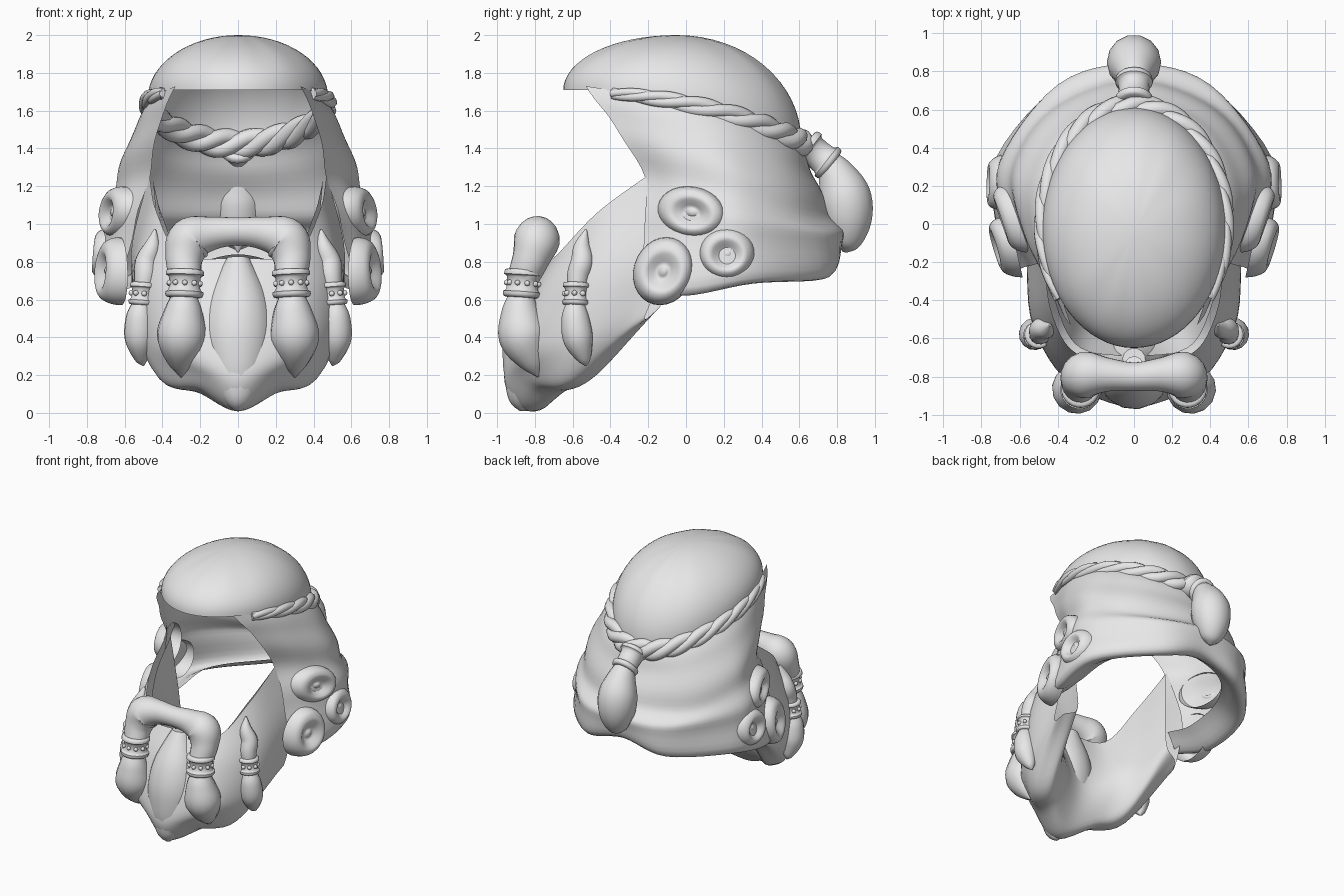
import bpy
from math import sin, cos, pi, tau
from mathutils import Vector

cube = bpy.data.objects.get("Cube")
if cube:
    bpy.data.objects.remove(cube)

grey = bpy.data.materials.new("plain grey")
grey.use_nodes = True
tone = (0.8, 0.8, 0.8, 1)
grey.diffuse_color = tone
grey.node_tree.nodes["Principled BSDF"].inputs["Base Color"].default_value = tone


def make(name, verts, faces):
    mesh = bpy.data.meshes.new(name)
    mesh.from_pydata(verts, [], faces)
    mesh.materials.append(grey)
    obj = bpy.data.objects.new(name, mesh)
    bpy.context.collection.objects.link(obj)
    bpy.ops.object.select_all(action='DESELECT')
    obj.select_set(True)
    bpy.context.view_layer.objects.active = obj
    bpy.ops.object.mode_set(mode='EDIT')
    bpy.ops.mesh.select_all(action='SELECT')
    bpy.ops.mesh.normals_make_consistent(inside=False)
    bpy.ops.object.mode_set(mode='OBJECT')
    bpy.ops.object.shade_smooth_by_angle(angle=pi / 3)
    return obj


def spline(points, steps):
    """Smooth curve through points of any dimension."""
    pts = [Vector(p) for p in points]
    pts = [2 * pts[0] - pts[1]] + pts + [2 * pts[-1] - pts[-2]]
    out = []
    for a, b, c, d in zip(pts, pts[1:], pts[2:], pts[3:]):
        for i in range(steps):
            t = i / steps
            out.append(b + ((c - a) + ((2 * a - 5 * b + 4 * c - d)
                       + (3 * b - a - 3 * c + d) * t) * t) * t / 2)
    return out + [pts[-2]]


def grid_faces(rows, cols, wrap=False):
    return [(r * cols + c, r * cols + (c + 1) % cols,
             (r + 1) * cols + (c + 1) % cols, (r + 1) * cols + c)
            for r in range(rows - 1) for c in range(cols if wrap else cols - 1)]


def loft(name, rows, ripple=0.0):
    """Symmetric sheet through half rows that each end or start at x = 0."""
    full = []
    for row in rows:
        half = row if row[-1][0] == 0 else row[::-1]
        full.append(spline(half + [(-x, y, z) for x, y, z in half[-2::-1]], 6))
    columns = [spline(col, 6) for col in zip(*full)]
    n = len(columns[0])
    verts = []
    for i in range(n):
        wave = 1 + ripple * sin(i * tau / 7)
        verts += [(c[i].x * wave, c[i].y * wave, c[i].z) for c in columns]
    return make(name, verts, grid_faces(n, len(columns)))


def tube(name, points, steps=6, sides=14):
    """Capped sweep through (x, y, z, radius) stations."""
    path = spline(points, steps)
    pos = [p.to_3d() for p in path]
    verts, axis, previous = [], None, None
    for i, p in enumerate(pos):
        d = (pos[min(i + 1, len(pos) - 1)] - pos[max(i - 1, 0)]).normalized()
        axis = d.orthogonal().normalized() if axis is None else previous.rotation_difference(d) @ axis
        previous, other = d, d.cross(axis)
        r = max(path[i].w, 0.004)
        verts += [p + r * (axis * cos(k * tau / sides) + other * sin(k * tau / sides))
                  for k in range(sides)]
    last = len(verts) - sides
    caps = [tuple(range(sides)), tuple(range(last, last + sides))]
    return make(name, verts, grid_faces(len(pos), sides, True) + caps)


def tie(name, start, end, r, studs=0):
    """Cuff with two raised rims and an optional row of studs."""
    a, b = Vector(start), Vector(end)
    shape = [(0, .9), (.04, 1.15), (.2, 1.2), (.28, 1), (.72, 1), (.8, 1.2), (.96, 1.15), (1, .9)]
    tube(name, [(*a.lerp(b, t), r * k) for t, k in shape], 2, 20)
    turn = Vector((0, 0, 1)).rotation_difference(b - a)
    for k in range(studs):
        out = turn @ Vector((cos(k * tau / studs), sin(k * tau / studs), 0))
        p = a.lerp(b, .5) + out * r
        tube(name + "_stud", [(*(p + out * h), w) for h, w in ((-.01, .016), (.008, .013), (.014, .004))], 2, 8)


def curl(name, s, centre, wide, tall, lean, slope):
    """Soft oval roll of hair with a dimple, swirled and leaning on the side."""
    profile = spline([(1, -.07), (.97, -.025), (.85, .02), (.62, .04), (.4, .02), (.22, 0), (.08, .012)], 3)
    x, y, z = centre
    verts, sides = [], 28
    for size, height in profile:
        for k in range(sides):
            a = k * tau / sides
            dy, dz = wide * size * cos(a), tall * size * sin(a)
            swirl = height + .012 * sin(a + size * 5) * size
            verts.append((s * (x + swirl + slope * dy), y + dy - lean * dz, z + dz))
    last = len(verts) - sides
    make(name, verts, grid_faces(len(profile), sides, True) + [tuple(range(last, last + sides))])


# Crown: dome stretched from a high point to a sloping oval rim
def rim(angle, grow=1.0):
    y = -.02 - .63 * grow * cos(angle)
    return Vector((.48 * grow * sin(angle), y, 1.65 - .22 * y - .2 * y * y))


top, around, rings = Vector((0, -.05, 2)), 64, 16
verts = []
for i in range(rings + 1):
    for k in range(around):
        edge, f = rim(k * tau / around), (i + .05) / (rings + .05) * pi / 2
        lock = .006 * sin(edge.x * 30) * sin(f) ** 2 * cos(f)
        verts.append((edge.x * sin(f), top.y + (edge.y - top.y) * sin(f),
                      top.z + (edge.z - top.z) * (1 - cos(f)) + lock))
make("crown_hair", verts, grid_faces(rings + 1, around, True) + [tuple(range(around))])

# Hair shell, from under the headband to the rolled lower edge
loft("hair_shell", [
    [(.33, -.53, 1.73), (.47, -.1, 1.66), (.45, .25, 1.57), (.28, .5, 1.47), (0, .6, 1.43)],
    [(.42, -.38, 1.52), (.55, -.08, 1.46), (.58, .25, 1.38), (.38, .56, 1.28), (0, .68, 1.25)],
    [(.47, -.22, 1.25), (.6, 0, 1.22), (.65, .3, 1.15), (.43, .62, 1.05), (0, .77, 1.05)],
    [(.55, -.22, .98), (.66, 0, 1), (.71, .32, .95), (.39, .74, .92), (0, .84, .93)],
    [(.61, -.24, .66), (.71, 0, .63), (.69, .36, .69), (.34, .73, .71), (0, .77, .78)],
    [(.46, -.18, .76), (.5, .02, .74), (.48, .32, .78), (.28, .6, .78), (0, .64, .84)],
], .01)

# Beard: outer face, pointed bottom and hollow underside
loft("beard", [
    [(0, -.72, .82), (.3, -.68, .84), (.43, -.47, 1.06), (.47, -.2, 1.26)],
    [(0, -.84, .62), (.32, -.78, .62), (.52, -.52, .72), (.56, -.14, .9)],
    [(0, -.93, .35), (.32, -.85, .35), (.52, -.55, .42), (.56, -.17, .64)],
    [(0, -.96, .16), (.2, -.87, .2), (.45, -.62, .24), (.55, -.22, .5)],
    [(0, -.87, .02), (.2, -.78, .12), (.4, -.58, .17), (.51, -.16, .54)],
    [(0, -.72, .05), (.2, -.62, .13), (.34, -.45, .23), (.42, -.13, .59)],
    [(0, -.58, .34), (.2, -.51, .4), (.32, -.39, .53), (.41, -.14, .76)],
    [(0, -.69, .8), (.28, -.65, .82), (.4, -.45, 1.04), (.45, -.19, 1.23)],
])
tube("beard_centre_lock", [(0, -.71, .82, .06), (0, -.74, .6, .17), (0, -.77, .4, .2),
                           (0, -.82, .2, .155), (0, -.86, .08, .09), (0, -.86, .01, .02)])
tube("chin_tuft", [(0, -.74, .95, .05), (0, -.76, .9, .035), (0, -.77, .85, .005)])

# Braided headband: three strands wound along the rim
for strand in range(3):
    path = []
    for k in range(121):
        t = k / 120
        angle = .95 + t * (tau - 1.9)
        swell = .012 + .024 * sin(pi * t)
        twist = t * tau * 5 + strand * tau / 3
        p = rim(angle, 1.01 + swell * cos(twist))
        path.append((p.x, p.y, p.z - .015 + swell * sin(twist), swell + .008))
    tube("headband_strand", path, 1, 10)

# Tied tail at the back
tie("tail_cuff", (0, .63, 1.42), (0, .77, 1.31), .082)
tube("back_tail", [(0, .73, 1.35, .06), (0, .79, 1.27, .1), (0, .84, 1.15, .14),
                   (0, .855, 1.02, .132), (0, .85, .9, .08), (0, .84, .85, .01)])

# Moustache arch
arch = [(.28, -.86, .72, .085), (.285, -.82, .82, .1), (.25, -.79, .915, .122), (.14, -.79, .95, .09)]
tube("moustache", arch + [(0, -.8, .96, .075)] + [(-x, y, z, r) for x, y, z, r in arch[::-1]], 6, 20)

for name, s in (("left", 1), ("right", -1)):
    # Moustache ends
    tie(name + "_moustache_cuff", (s * .28, -.86, .76), (s * .285, -.87, .61), .085, 10)
    tube(name + "_moustache_tip", [(s * .285, -.87, .63, .065), (s * .29, -.875, .53, .105), (s * .3, -.86, .4, .13),
                                   (s * .3, -.81, .27, .075), (s * .3, -.78, .19, .005)])
    # Cheek braids
    tube(name + "_cheek_braid", [(s * .44, -.53, .97, .006), (s * .455, -.55, .88, .045), (s * .485, -.55, .8, .06),
                                 (s * .49, -.57, .73, .06), (s * .5, -.58, .65, .05)])
    tie(name + "_cheek_cuff", (s * .5, -.58, .69), (s * .51, -.585, .57), .06, 8)
    tube(name + "_cheek_tip", [(s * .51, -.585, .58, .05), (s * .52, -.585, .5, .075), (s * .52, -.57, .39, .08),
                               (s * .51, -.54, .29, .04), (s * .5, -.53, .25, .005)])
    # Rolled curls beside the ears
    curl(name + "_upper_curl", s, (.66, .03, 1.06), .18, .14, .15, .33)
    curl(name + "_lower_curl", s, (.69, -.12, .75), .16, .18, -.1, .3)
    curl(name + "_rear_curl", s, (.725, .22, .84), .15, .14, 0, -.03)
